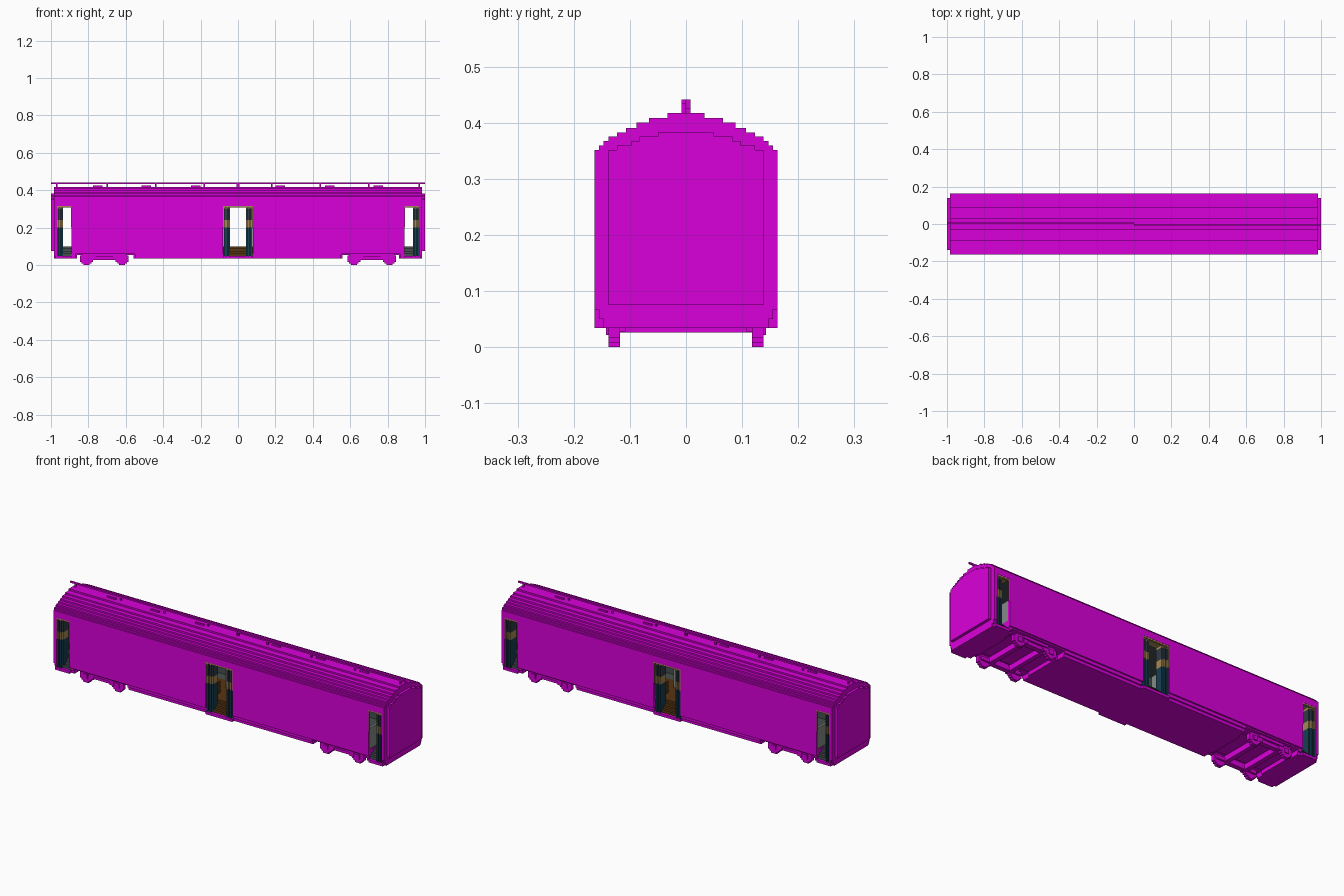
import bpy, bmesh

cube = bpy.data.objects.get("Cube")
if cube:
    bpy.data.objects.remove(cube)


def material(name, rgb):
    m = bpy.data.materials.new(name)
    m.use_nodes = True
    m.diffuse_color = (*rgb, 1)
    bsdf = m.node_tree.nodes["Principled BSDF"]
    bsdf.inputs["Base Color"].default_value = (*rgb, 1)
    bsdf.inputs["Roughness"].default_value = 0.8
    return m


MAGENTA = material("magenta paint", (0.70, 0.0, 0.70))
TEAL = material("dark teal door", (0.008, 0.050, 0.085))
TAN = material("tan trim", (0.38, 0.25, 0.09))
SLATE = material("slate glass", (0.030, 0.045, 0.062))
LINING = material("grey lining", (0.060, 0.080, 0.078))
PANEL = material("light grey partition", (0.24, 0.26, 0.24))
BROWN = material("brown step", (0.095, 0.035, 0.006))


def finish(name, bm, mats, rule=None):
    bmesh.ops.recalc_face_normals(bm, faces=bm.faces[:])
    bm.normal_update()
    if rule:
        for f in bm.faces:
            f.material_index = rule(f)
    mesh = bpy.data.meshes.new(name)
    bm.to_mesh(mesh)
    bm.free()
    for m in mats:
        mesh.materials.append(m)
    ob = bpy.data.objects.new(name, mesh)
    bpy.context.collection.objects.link(ob)
    return ob


def add_box(bm, x, y, z):
    x, y, z = sorted(x), sorted(y), sorted(z)
    vs = bmesh.ops.create_cube(bm, size=1)["verts"]
    for v in vs:
        v.co = (x[v.co.x > 0], y[v.co.y > 0], z[v.co.z > 0])


def boxes(name, items, mats, rule=None):
    bm = bmesh.new()
    for b in items:
        add_box(bm, *b)
    return finish(name, bm, mats, rule)


def add_prism(bm, profile, x0, x1):
    """Extrude a closed (y, z) outline along x."""
    face = bm.faces.new([bm.verts.new((x0, y, z)) for y, z in profile])
    new = bmesh.ops.extrude_face_region(bm, geom=[face])["geom"]
    bmesh.ops.translate(bm, vec=(x1 - x0, 0, 0),
                        verts=[g for g in new if isinstance(g, bmesh.types.BMVert)])


def stepped(steps, bottom):
    """Symmetric staircase arch from (half width, height) pairs, widest first."""
    half = [(steps[0][0], bottom)]
    for i, (y, z) in enumerate(steps):
        half.append((y, z))
        if i + 1 < len(steps):
            half.append((steps[i + 1][0], z))
    return half + [(-y, z) for y, z in reversed(half)]


CEILING = .340

# Stepped roof with grey ceiling
roof_steps = [(.163, .351), (.155, .359), (.147, .367), (.138, .375), (.123, .383),
              (.107, .391), (.088, .400), (.066, .408), (.033, .417)]
bm = bmesh.new()
add_prism(bm, stepped(roof_steps, CEILING), -.985, .985)
finish("roof", bm, [MAGENTA, LINING], lambda f: int(f.normal.z < -.9))

# Raised panels and bulkheads at both ends; the bulkhead foot is chamfered
end_steps = [(.138, .351), (.123, .359), (.097, .367), (.083, .375), (.050, .383)]
foot = [(.147, .034), (.147, .050), (.155, .050), (.155, .067), (.163, .067), (.163, CEILING)]
foot += [(-y, z) for y, z in reversed(foot)]
for sx, side in ((1, "left"), (-1, "right")):
    bm = bmesh.new()
    add_prism(bm, stepped(end_steps, .075), sx * .985, sx * 1.0)
    finish(side + "_end_panel", bm, [MAGENTA])
    bm = bmesh.new()
    add_prism(bm, foot, sx * .975, sx * .985)
    finish(side + "_bulkhead", bm, [MAGENTA, LINING],
           lambda f, s=sx: int(f.normal.x * s < -.9))
    boxes(side + "_corner_posts", [((sx * .968, sx * .975), (sy * .105, sy * .163),
                                    (.034, CEILING)) for sy in (-1, 1)], [MAGENTA])

# Side walls between the doors, lined on the inside
for sy, side in ((-1, "front"), (1, "back")):
    boxes(side + "_wall",
          [((sx * .08, sx * .89), (sy * .15, sy * .163), (.1, CEILING)) for sx in (-1, 1)],
          [MAGENTA, LINING], lambda f, s=sy: int(f.normal.y * s < -.9))

# Floor core, raised above the wheel frames, brown across the middle
core = [((-.2, .2), (-.1, .1), (.034, .1))]
for sx in (-1, 1):
    core += [((sx * .2, sx * .56), (-.1, .1), (.034, .1)),
             ((sx * .56, sx * .86), (-.1, .1), (.055, .1)),
             ((sx * .86, sx * .975), (-.1, .1), (.034, .1))]


def floor_colour(f):
    if f.normal.z < .9:
        return 0
    return 2 if abs(f.calc_center_median().x) < .2 else 1


boxes("floor", core, [MAGENTA, LINING, BROWN], floor_colour)

# Stepped skirts, cut high over the wheel frames
skirt = [(.1, .034), (.147, .034), (.147, .050), (.155, .050), (.155, .067),
         (.163, .067), (.163, .1), (.1, .1)]
arch = [(.1, .060), (.155, .060), (.155, .067), (.163, .067), (.163, .1), (.1, .1)]
bm = bmesh.new()
for sx in (-1, 1):
    for sy in (-1, 1):
        for prof, a, b in ((skirt, .08, .55), (arch, .55, .87), (skirt, .87, .89)):
            add_prism(bm, [(sy * y, z) for y, z in prof], sx * a, sx * b)
finish("skirts", bm, [MAGENTA, LINING],
       lambda f: int(f.normal.z > .9 and f.calc_center_median().z > .09))


def band_colour(f):
    """Teal below, tan waist and head, slate window between."""
    zs = [v.co.z for v in f.verts]
    mid = (min(zs) + max(zs)) / 2
    return 0 if mid < .2 else 2 if .241 < mid < .3 else 1


# Doorways: sill, steps, lintel, trim and folded door leaves
doors = (("centre", -.08, .08, ((-.078, -.042), (.042, .078)), BROWN),
         ("left", .89, .968, ((.935, .967),), LINING),
         ("right", -.968, -.89, ((-.967, -.935),), LINING))
bands = ((.048, .2), (.2, .24), (.24, .302), (.302, .314))
for sy, side in ((-1, "front"), (1, "back")):
    for name, x0, x1, leaves, step_mat in doors:
        tag = side + "_" + name
        boxes(tag + "_sill", [((x0, x1), (sy * .1, sy * .163), (.034, .048))], [MAGENTA])
        boxes(tag + "_steps",
              [((x0, x1), (sy * .1, sy * y), (.048, z))
               for y, z in ((.147, .062), (.133, .075), (.12, .088), (.107, .1))], [step_mat])
        boxes(tag + "_lintel", [((x0, x1), (sy * .105, sy * .163), (.315, CEILING))],
              [MAGENTA, TAN],
              lambda f, s=sy: int(f.normal.z < -.9 or f.normal.y * s < -.9))
        trim = [((x0, x1), (sy * .152, sy * .162), (.308, .315))]
        for a, b in ((x0, x0 + .004), (x1 - .004, x1)):
            trim.append(((a, b), (sy * .155, sy * .162), (.2, .308)))
        boxes(tag + "_trim", trim, [TAN])
        panels = []
        for a, b in leaves:
            w = (b - a) / 4
            for i in range(4):
                depth = (.158, .148)[i % 2]
                for band in bands:
                    panels.append(((a + i * w, a + (i + 1) * w),
                                   (sy * .108, sy * depth), band))
        boxes(tag + "_folded_door", panels, [TEAL, TAN, SLATE], band_colour)

    # Low partitions beside the doorways
    boxes(side + "_partitions",
          [((sx * .876, sx * .888), (sy * .04, sy * .149), (.1, .21)) for sx in (-1, 1)]
          + [((-sy * .082, -sy * .094), (sy * .03, sy * .107), (.1, .21))], [PANEL])
    boxes(side + "_brown_partition",
          [((sy * .082, sy * .094), (sy * .03, sy * .107), (.1, .16))], [BROWN])

# Wheel frames: rails, cross beams and stepped wheels
for sx, side in ((1, "left"), (-1, "right")):
    cx = sx * .715
    frame = [((cx - .12, cx + .12), (sy * .108, sy * .134), (.028, .046)) for sy in (-1, 1)]
    frame += [((cx - .075, cx + .075), (sy * .112, sy * .145), (.046, .062)) for sy in (-1, 1)]
    frame += [((cx + d - .012, cx + d + .012), (-.14, .14), (.026, .056)) for d in (-.06, .06)]
    boxes(side + "_wheel_frame", frame, [MAGENTA])
    wheels = []
    for x in (cx - .095, cx + .095):
        for sy in (-1, 1):
            for w, h in ((.034, .0165), (.0255, .025), (.0165, .0335)):
                wheels.append(((x - w, x + w), (sy * .118, sy * .138), (.0335 - h, .0335 + h)))
            wheels.append(((x - .012, x + .012), (sy * .138, sy * .143), (.022, .046)))
    boxes(side + "_wheels", wheels, [MAGENTA])

# Roof rail on short posts, offset to opposite sides on each half, with low vents
rail, vents = [], []
for s in (-1, 1):
    rail.append(((0, s * 1.0), (0, -s * .008), (.433, .441)))
    for px in (.004, .18, .44, .70, .97):
        rail.append(((s * px - .004, s * px + .004), (0, -s * .008), (.417, .433)))
    for vx in (.225, .49, .75):
        vents.append(((s * vx - .025, s * vx + .025), (0, s * .008), (.417, .425)))
boxes("roof_rail", rail, [MAGENTA])
boxes("roof_vents", vents, [MAGENTA])
